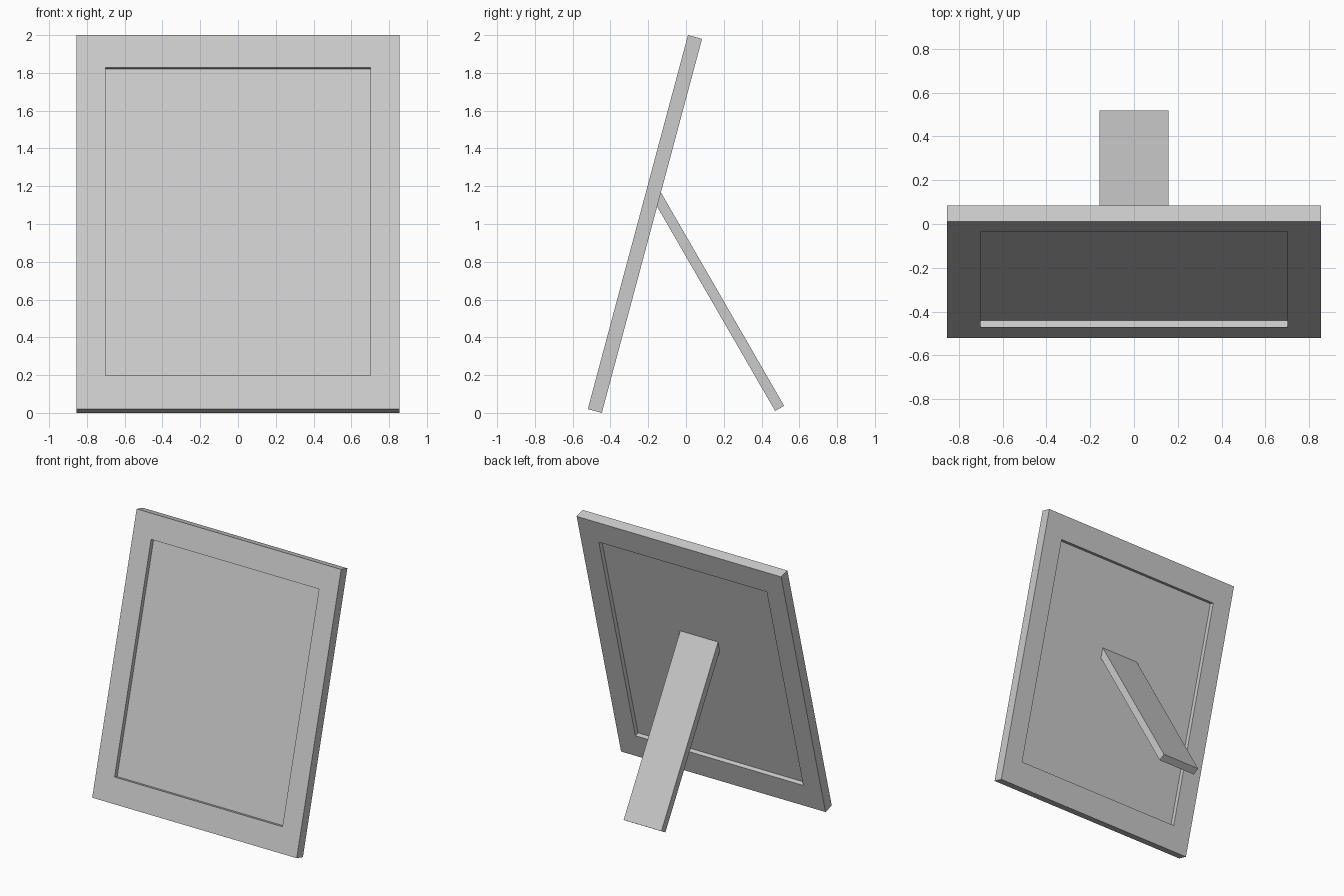
import bpy
from math import radians, sin, cos
from mathutils import Matrix, Vector

if "Cube" in bpy.data.objects:
    bpy.data.objects.remove(bpy.data.objects["Cube"])

TILT = radians(15)
LEAN = radians(30)
DEPTH = 0.077
HEIGHT = 2.05
# leaning frame space: y = depth behind the front face, z = up the frame
LEANING = Matrix.Translation((0, -0.52, 0.02)) @ Matrix.Rotation(-TILT, 4, 'X')


def add_mesh(name, verts, faces, matrix=Matrix()):
    mesh = bpy.data.meshes.new(name)
    mesh.from_pydata([matrix @ Vector(v) for v in verts], [], faces)
    obj = bpy.data.objects.new(name, mesh)
    bpy.context.collection.objects.link(obj)
    return obj


def rect(half_w, z0, z1, y):
    return [(-half_w, y, z0), (half_w, y, z0), (half_w, y, z1), (-half_w, y, z1)]


def bridge(a, b):
    """Quads between two four-point loops starting at vertices a and b."""
    return [(a + i, a + (i + 1) % 4, b + (i + 1) % 4, b + i) for i in range(4)]


# Frame border: front outer, front inner, back inner, back outer loops
outer, inner = (0.855, 0, HEIGHT), (0.702, 0.185, 1.872)
loops = rect(*outer, 0) + rect(*inner, 0) + rect(*inner, DEPTH) + rect(*outer, DEPTH)
add_mesh("frame_border", loops,
         bridge(0, 4) + bridge(4, 8) + bridge(8, 12) + bridge(12, 0), LEANING)

# Picture panel, recessed from both front and back
FRONT, BACK = 0.033, 0.043
panel = (0.706, 0.181, 1.876)
add_mesh("picture_panel", rect(*panel, FRONT) + rect(*panel, BACK),
         [(0, 1, 2, 3), (7, 6, 5, 4)] + [f[::-1] for f in bridge(0, 4)], LEANING)

# Rear stand: a slanted bar with its top cut to meet the panel
along = Vector((0, -sin(LEAN), cos(LEAN)))
foot_low, foot_high = Vector((0, 0.472, 0.01)), Vector((0, 0.5195, 0.0375))
normal = Vector((0, cos(TILT), -sin(TILT)))
plane_point = LEANING @ Vector((0, BACK - 0.003, 0))


def to_panel(p):
    return p + along * ((plane_point - p).dot(normal) / along.dot(normal))


profile = [foot_low, foot_high, to_panel(foot_high), to_panel(foot_low)]
verts = [p + Vector((x, 0, 0)) for x in (-0.158, 0.158) for p in profile]
add_mesh("rear_stand", verts,
         [(3, 2, 1, 0), (4, 5, 6, 7)] + bridge(0, 4))
